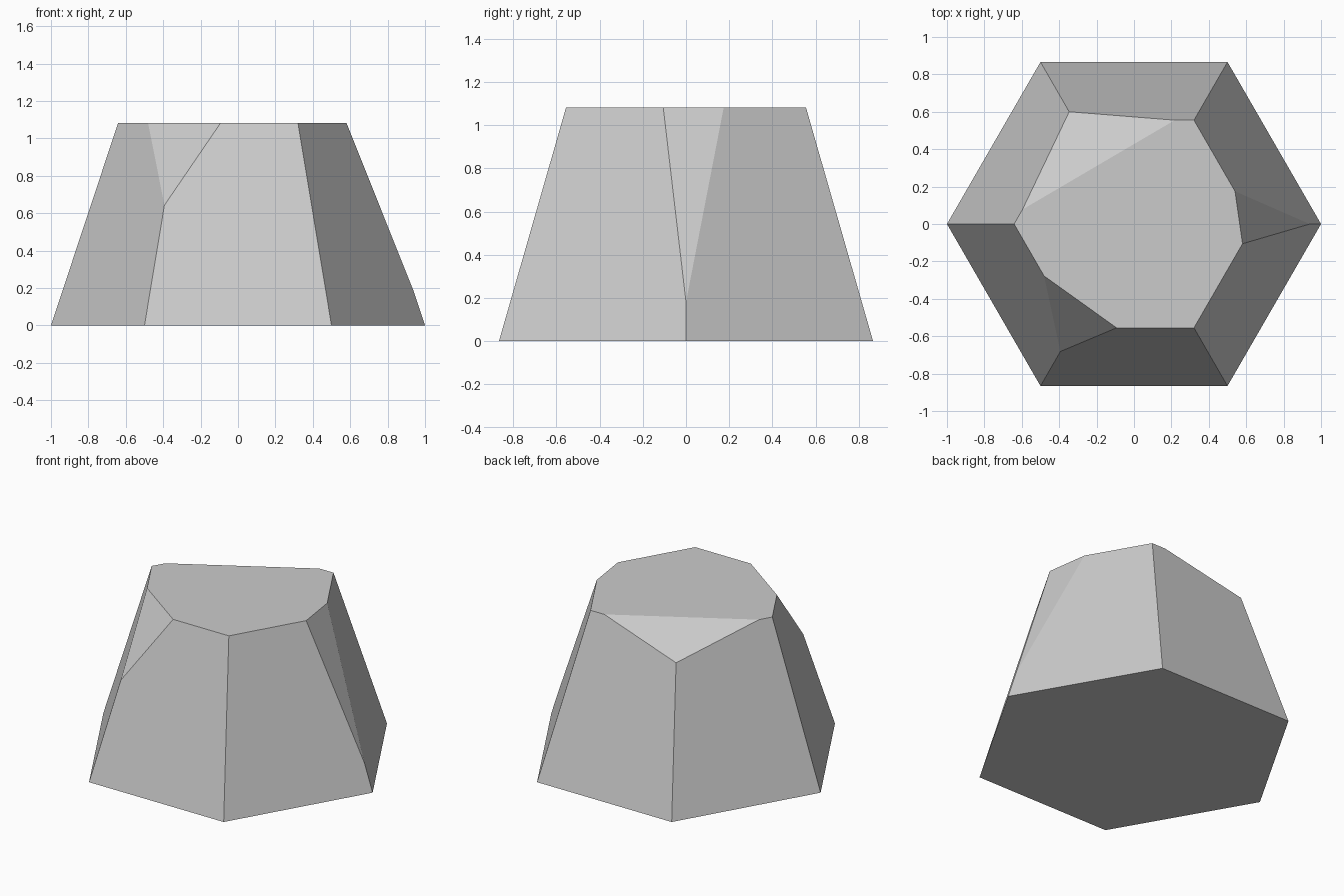
import bpy, bmesh
from math import cos, sin, radians
from mathutils import Vector

if "Cube" in bpy.data.objects:
    bpy.data.objects.remove(bpy.data.objects["Cube"])

HEIGHT, TOP_R = 1.083, 0.641


def corner(i, t):
    """Point on slanted edge i, t = radius (1 at base, TOP_R at top)."""
    a = radians(60 * i)
    return Vector((t * cos(a), t * sin(a), HEIGHT * (1 - t) / (1 - TOP_R)))


def top_point(i, j, f):
    """Point on the top rim, fraction f from corner i to corner j."""
    return corner(i, TOP_R).lerp(corner(j, TOP_R), f)


# Tapered hexagonal block
bm = bmesh.new()
base = [bm.verts.new(corner(i, 1)) for i in range(6)]
rim = [bm.verts.new(corner(i, TOP_R)) for i in range(6)]
bm.faces.new(base[::-1])
bm.faces.new(rim)
for i in range(6):
    j = (i + 1) % 6
    bm.faces.new((base[i], base[j], rim[j], rim[i]))

# Three uneven corner cuts: corner, edge radius, fractions along both rims
cuts = [(0, 0.94, 0.315, 0.19),
        (2, 0.693, 0.86, 0.84),
        (4, 0.787, 0.355, 0.50)]
for i, t, f_next, f_prev in cuts:
    for_next, for_prev = (i + 1) % 6, (i - 1) % 6
    if i == 2:
        f_next, f_prev = f_next, f_prev
    a = top_point(i, for_next, f_next)
    b = top_point(i, for_prev, f_prev)
    c = corner(i, t)
    n = (a - c).cross(b - c).normalized()
    if n.dot(corner(i, TOP_R) - c) < 0:
        n = -n
    bmesh.ops.bisect_plane(bm, geom=bm.verts[:] + bm.edges[:] + bm.faces[:],
                           dist=1e-5, plane_co=c, plane_no=n, clear_outer=True)
    bmesh.ops.holes_fill(bm, edges=[e for e in bm.edges if e.is_boundary], sides=0)

bmesh.ops.recalc_face_normals(bm, faces=bm.faces[:])
mesh = bpy.data.meshes.new("faceted_block")
bm.to_mesh(mesh)
bm.free()
obj = bpy.data.objects.new("faceted_block", mesh)
bpy.context.collection.objects.link(obj)
